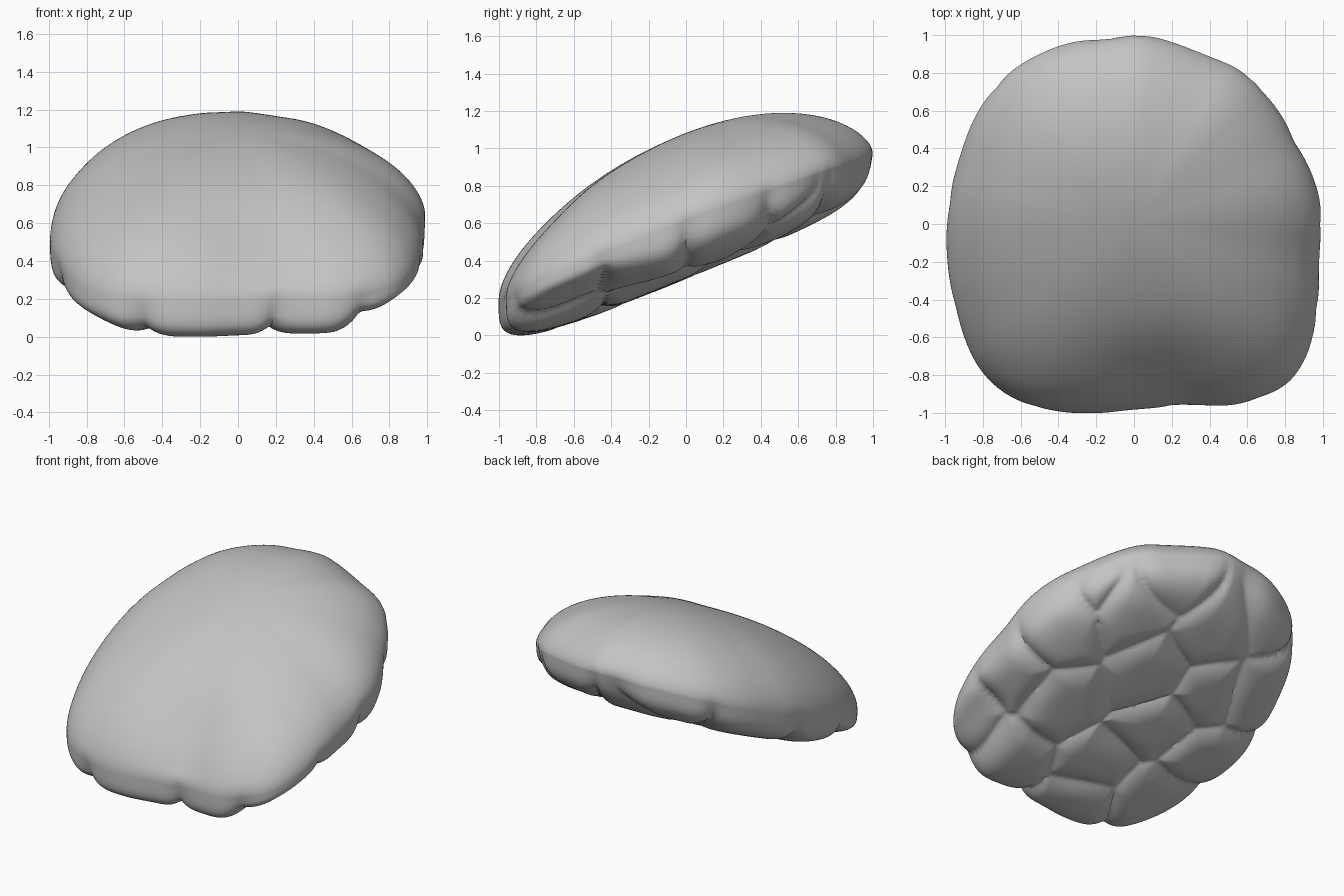
import bpy, bmesh, math
from mathutils import Vector

cube = bpy.data.objects.get("Cube")
if cube:
    bpy.data.objects.remove(cube)

SEGS, TOP_RINGS, LOW_RINGS = 256, 40, 110

# Plan outline of the shell, counter-clockwise
OUTLINE = [(.99, .1), (.97, -.2), (.965, -.5), (.88, -.78), (.76, -.89), (.5, -.965), (.3, -.945),
           (0, -.975), (-.27, -1.0), (-.6, -.95), (-.8, -.8), (-.93, -.5), (-.985, -.2), (-.985, .05),
           (-.92, .35), (-.85, .55), (-.7, .77), (-.5, .9), (-.3, .97), (-.12, .98), (0, 1.015),
           (.2, .96), (.4, .88), (.6, .8), (.75, .62), (.86, .42), (.94, .27)]

# Centres of the cobbles on the underside
COBBLES = [Vector(p) for p in [
    (.50, .60), (.82, .24), (.09, .26), (-.17, .65), (-.39, .27), (.46, -.19), (.85, -.28),
    (-.23, -.10), (-.08, -.47), (-.69, -.14), (-.60, -.55), (.46, -.68), (-.12, -.80),
    (.89, -.66), (.46, .88), (-.42, .90), (-.72, .40), (.84, .60)]]


def plan_radii():
    """Radius of the outline for every segment, lightly smoothed."""
    pts = sorted((math.atan2(y, x) % math.tau, math.hypot(x, y)) for x, y in OUTLINE)
    pts = [(pts[-1][0] - math.tau, pts[-1][1])] + pts + [(pts[0][0] + math.tau, pts[0][1])]
    raw = []
    for i in range(SEGS):
        a = math.tau * i / SEGS
        for (a0, r0), (a1, r1) in zip(pts, pts[1:]):
            if a0 <= a <= a1:
                raw.append(r0 + (r1 - r0) * (a - a0) / (a1 - a0))
                break
    return [sum(raw[(i + k) % SEGS] for k in range(-4, 5)) / 9 for i in range(SEGS)]


def smoothstep(t):
    t = min(1, max(0, t))
    return t * t * (3 - 2 * t)


def crevice(x, y):
    """1 on the seam between two cobbles, falling to 0 inside a cobble."""
    p = Vector((x + .025 * math.sin(7 * y + 1), y + .025 * math.sin(6 * x)))
    near = sorted((p - c).length for c in COBBLES)
    return max(0, 1 - (near[1] - near[0]) / .3) ** 2.8


def place(angle, radius, phi):
    """Point on the tilted shell; phi runs from the top pole to the bottom pole."""
    s, c = math.sin(phi), math.cos(phi)
    if c >= 0:
        # Dome, falling away more steeply toward the back
        rho = s
        fall = .54 + .13 * smoothstep(math.sin(angle)) + .04 * math.cos(angle)
        h = .505 * max(0, c) ** (2 * fall)
    else:
        k = (s ** 4 + c ** 4) ** .25
        rho, h = s / k, c / k
    x, y = math.cos(angle) * radius * rho, math.sin(angle) * radius * rho
    if c < 0:
        # Flatter underside, thinner at the two front corners
        corner = smoothstep((abs(x) - .48) / .4) * smoothstep(-y / .6)
        h *= (.275 - .02 * y) * (1 - (.36 + .14 * x) * corner)
    seam = crevice(x, y) * smoothstep((.08 - h) / .2)
    # Tilt, with the rim dipping slightly toward the right side
    z = .58 + .39 * y + .04 * x ** 3 + h + .045 * seam * smoothstep(-h / .18)
    # Shallow hollow in the front of the dome
    z -= .05 * math.exp(-((x - .15) / .33) ** 2 - ((y + .82) / .2) ** 2) * smoothstep(h / .15)
    shrink = 1 - .03 * seam * smoothstep((rho - .7) / .3)
    return Vector((x * shrink, y * shrink, z))


# Closed shell built from rings between the top and bottom poles
bm = bmesh.new()
radii = plan_radii()
phis = [math.pi / 2 * i / TOP_RINGS for i in range(1, TOP_RINGS + 1)]
phis += [math.pi / 2 * (1 + i / LOW_RINGS) for i in range(1, LOW_RINGS)]
rings = [[bm.verts.new(place(math.tau * i / SEGS, radii[i], phi)) for i in range(SEGS)]
         for phi in phis]
top = bm.verts.new(place(0, 1, 0))
bottom = bm.verts.new(place(0, 1, math.pi))
for i in range(SEGS):
    j = (i + 1) % SEGS
    bm.faces.new((top, rings[0][i], rings[0][j]))
    bm.faces.new((bottom, rings[-1][j], rings[-1][i]))
    for a, b in zip(rings, rings[1:]):
        bm.faces.new((a[i], b[i], b[j], a[j]))

# Stand it on the ground
drop = min(v.co.z for v in bm.verts)
for v in bm.verts:
    v.co.z -= drop
bmesh.ops.recalc_face_normals(bm, faces=bm.faces[:])
mesh = bpy.data.meshes.new("cobbled_shell")
bm.to_mesh(mesh)
bm.free()

# Plain grey material
grey = bpy.data.materials.new("light_grey")
grey.use_nodes = True
colour = (.55, .55, .55, 1)
grey.diffuse_color = colour
for node in grey.node_tree.nodes:
    if node.type == 'BSDF_PRINCIPLED':
        node.inputs["Base Color"].default_value = colour
mesh.materials.append(grey)

shell = bpy.data.objects.new("cobbled_shell", mesh)
bpy.context.collection.objects.link(shell)
bpy.ops.object.select_all(action='DESELECT')
shell.select_set(True)
bpy.context.view_layer.objects.active = shell
bpy.ops.object.shade_smooth_by_angle(angle=math.radians(60))
